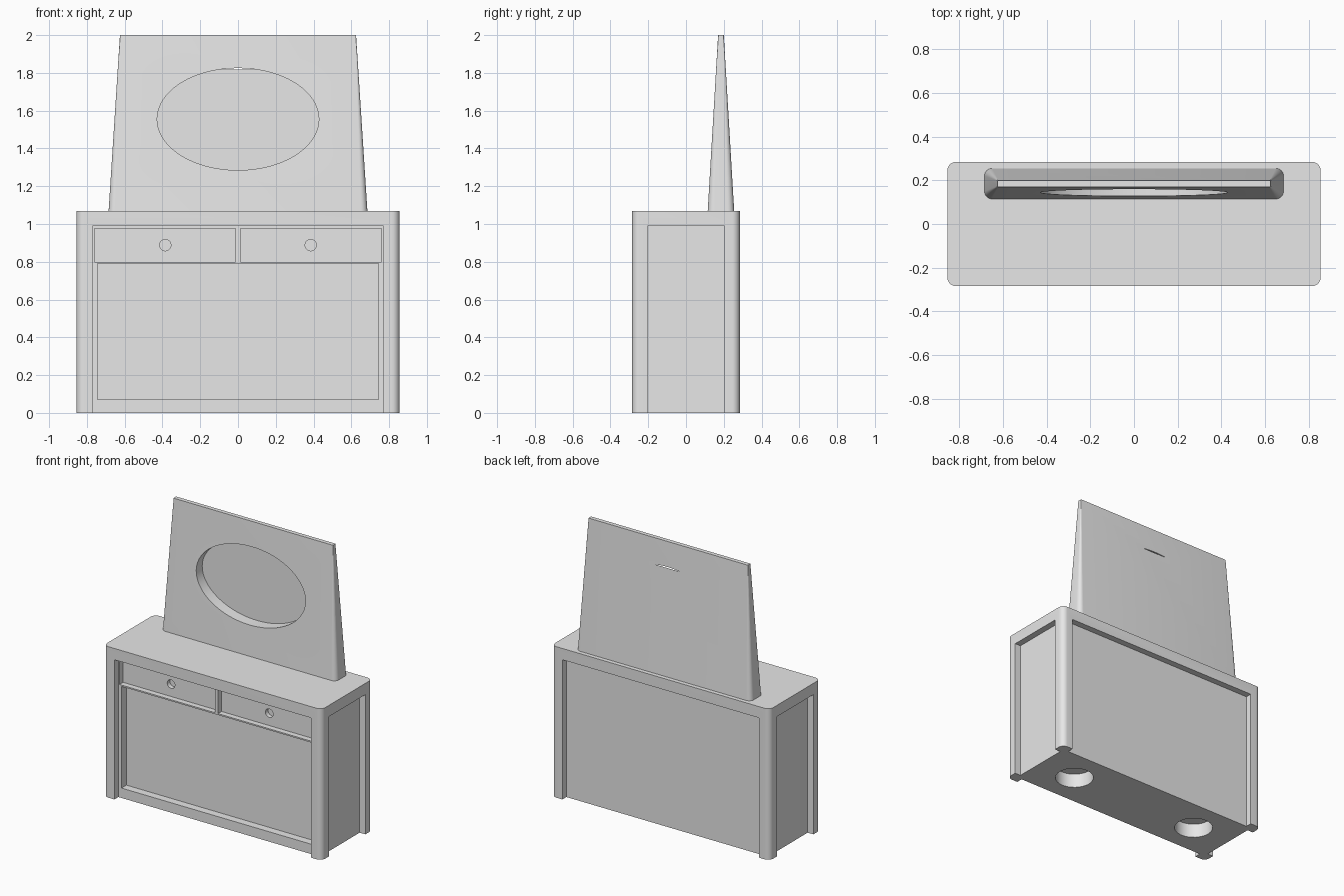
import bpy, bmesh, math

if "Cube" in bpy.data.objects:
    bpy.data.objects.remove(bpy.data.objects["Cube"], do_unlink=True)

grey = bpy.data.materials.new("plain_grey")
grey.use_nodes = True
GREY = (0.8, 0.8, 0.8, 1.0)
grey.diffuse_color = GREY
grey.node_tree.nodes["Principled BSDF"].inputs["Base Color"].default_value = GREY


def make_object(name, bm):
    bmesh.ops.recalc_face_normals(bm, faces=bm.faces)
    mesh = bpy.data.meshes.new(name)
    bm.to_mesh(mesh)
    bm.free()
    mesh.materials.append(grey)
    obj = bpy.data.objects.new(name, mesh)
    bpy.context.collection.objects.link(obj)
    return obj


def rounded_rect(x, y0, y1, radius, steps=8):
    """Counter-clockwise outline of a rounded rectangle."""
    points = []
    corners = [(x, y1, 1, 1), (-x, y1, -1, 1), (-x, y0, -1, -1), (x, y0, 1, -1)]
    for quarter, (cx, cy, sx, sy) in enumerate(corners):
        for i in range(steps + 1):
            a = math.pi / 2 * (quarter + i / steps)
            points.append((cx - sx * radius + radius * math.cos(a),
                           cy - sy * radius + radius * math.sin(a)))
    return points


def loft(name, lower, z0, upper, z1):
    bm = bmesh.new()
    a = [bm.verts.new((x, y, z0)) for x, y in lower]
    b = [bm.verts.new((x, y, z1)) for x, y in upper]
    bm.faces.new(a[::-1])
    bm.faces.new(b)
    for i in range(len(a)):
        j = (i + 1) % len(a)
        bm.faces.new((a[i], a[j], b[j], b[i]))
    return make_object(name, bm)


def box(name, x, y, z):
    bm = bmesh.new()
    bmesh.ops.create_cube(bm, size=1)
    for v in bm.verts:
        v.co = [lo + (hi - lo) * (c + 0.5) for c, (lo, hi) in zip(v.co, (x, y, z))]
    return make_object(name, bm)


def cylinder(name, location, rx, ry, depth, along_y=False, sides=32):
    bm = bmesh.new()
    bmesh.ops.create_cone(bm, cap_ends=True, segments=sides,
                          radius1=1, radius2=1, depth=depth)
    for v in bm.verts:
        x, y, z = v.co.x * rx, v.co.y * ry, v.co.z
        v.co = (x, z, y) if along_y else (x, y, z)
    bmesh.ops.translate(bm, verts=bm.verts, vec=location)
    return make_object(name, bm)


def cut(target, cutters):
    """Subtract each cutter in turn, then discard it."""
    bpy.context.view_layer.objects.active = target
    for cutter in cutters:
        cutter.hide_render = True
        mod = target.modifiers.new("cut", 'BOOLEAN')
        mod.operation = 'DIFFERENCE'
        mod.solver = 'EXACT'
        mod.object = cutter
        bpy.ops.object.modifier_apply(modifier=mod.name)
        bpy.data.objects.remove(cutter, do_unlink=True)


def smooth(obj):
    bpy.ops.object.select_all(action='DESELECT')
    obj.select_set(True)
    bpy.context.view_layer.objects.active = obj
    bpy.ops.object.shade_smooth_by_angle(angle=math.radians(30))


# Cabinet: rounded block with corner posts left by recessed panels
W, D, H = 0.855, 0.285, 1.07
PANEL_X, PANEL_Y = 0.81, 0.24
outline = rounded_rect(W, -D, D, 0.04)
cabinet = loft("cabinet", outline, 0, outline, H)
cutters = []
for s in (-1, 1):
    cutters.append(box("long_recess", (-0.77, 0.77),
                       sorted((s * PANEL_Y, s * 0.5)), (-0.1, 0.99)))
    cutters.append(box("end_recess", sorted((s * PANEL_X, s * 1.2)),
                       (-0.205, 0.205), (-0.1, 0.99)))

# Large front panel, two drawers with finger holes, and round sockets below
FRONT = -PANEL_Y
cutters.append(box("front_panel", (-0.745, 0.745), (-0.6, FRONT + 0.055), (0.07, 0.79)))
for s in (-1, 1):
    cutters.append(box("drawer_front", sorted((s * 0.012, s * 0.76)),
                       (-0.6, FRONT + 0.04), (0.80, 0.975)))
    cutters.append(cylinder("finger_hole", (s * 0.385, FRONT + 0.04, 0.888),
                            0.03, 0.03, 0.06, along_y=True))
    cutters.append(cylinder("base_socket", (s * 0.515, 0, 0), 0.126, 0.126, 0.2))
cut(cabinet, cutters)
smooth(cabinet)

# Tapered upright board with an oval recess that breaks through near its top
board = loft("mirror_board", rounded_rect(0.685, 0.115, 0.255, 0.035), H,
             rounded_rect(0.625, 0.17, 0.20, 0.003), 2.0)
OVAL_FLOOR = 0.2108
cut(board, [cylinder("oval_recess", (0, OVAL_FLOOR - 0.2, 1.555),
                     0.428, 0.27, 0.4, along_y=True, sides=96)])
smooth(board)
